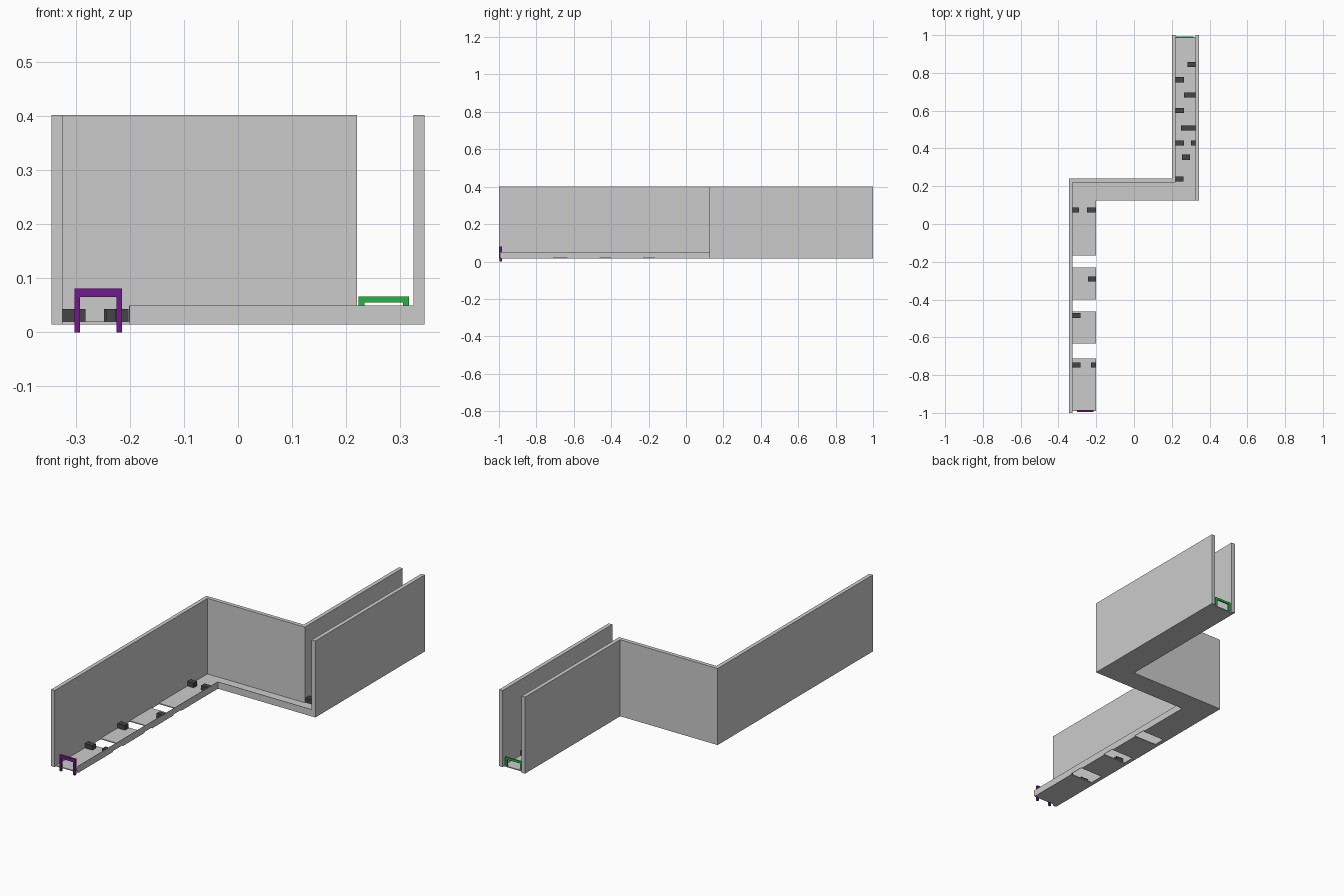
import bpy
import bmesh

if "Cube" in bpy.data.objects:
    bpy.data.objects.remove(bpy.data.objects["Cube"])


def material(name, color):
    m = bpy.data.materials.new(name)
    m.diffuse_color = color
    m.use_nodes = True
    m.node_tree.nodes["Principled BSDF"].inputs["Base Color"].default_value = m.diffuse_color
    return m


dark = material("dark_grey", (0.06, 0.06, 0.06, 1))
purple = material("purple", (0.17, 0.01, 0.27, 1))
green = material("green", (0.02, 0.45, 0.06, 1))


def box(name, x, y, z, mat=None):
    """Box from (min, max) ranges on each axis."""
    bm = bmesh.new()
    bmesh.ops.create_cube(bm, size=1)
    for v in bm.verts:
        for i, r in enumerate((x, y, z)):
            v.co[i] = r[0] if v.co[i] < 0 else r[1]
    return finish(name, bm, mat)


def prism(name, pts, axis, lo, hi, mat=None):
    """Extrude an outline along y or z."""
    bm = bmesh.new()
    co = [(a, lo, b) if axis == 'y' else (a, b, lo) for a, b in pts]
    face = bm.faces.new([bm.verts.new(c) for c in co])
    ext = bmesh.ops.extrude_face_region(bm, geom=[face])
    for v in ext["geom"]:
        if isinstance(v, bmesh.types.BMVert):
            v.co['xyz'.index(axis)] = hi
    bmesh.ops.recalc_face_normals(bm, faces=bm.faces)
    return finish(name, bm, mat)


def finish(name, bm, mat):
    me = bpy.data.meshes.new(name)
    bm.to_mesh(me)
    bm.free()
    ob = bpy.data.objects.new(name, me)
    bpy.context.collection.objects.link(ob)
    if mat:
        me.materials.append(mat)
    return ob


BASE, FLOOR, LIP, TOP = 0.015, 0.02, 0.05, 0.402

# tall corridor walls
box("front_corridor_wall", (-0.345, -0.325), (-1, 0.22), (BASE, TOP))
box("middle_wall", (-0.345, 0.2), (0.22, 0.24), (BASE, TOP))
box("back_corridor_left_wall", (0.2, 0.22), (0.22, 1), (BASE, TOP))
box("back_corridor_right_wall", (0.325, 0.345), (0.125, 1), (BASE, TOP))

# front corridor floor, broken by three pits
for i, y in enumerate([(-0.99, -0.712), (-0.633, -0.463), (-0.4, -0.23), (-0.167, 0.127)]):
    box(f"floor_section_{i + 1}", (-0.325, -0.2), y, (BASE, FLOOR))

# L-shaped floor of the connecting and back corridors
prism("rear_floor", [(-0.325, 0.127), (0.325, 0.127), (0.325, 0.99), (0.22, 0.99),
                     (0.22, 0.22), (-0.325, 0.22)], 'z', BASE, FLOOR)

# thin low kerbs on the open side
box("front_corridor_kerb", (-0.202, -0.2), (-0.995, 0.127), (FLOOR, LIP))
box("middle_kerb", (-0.202, 0.325), (0.125, 0.127), (BASE, LIP))

# obstacle blocks: x range and y start
blocks = [
    (-0.325, -0.29, 0.06), (-0.248, -0.203, 0.06), (-0.243, -0.203, -0.305),
    (-0.325, -0.284, -0.497), (-0.325, -0.282, -0.76), (-0.228, -0.203, -0.76),
    (0.284, 0.325, 0.83), (0.22, 0.264, 0.75), (0.265, 0.325, 0.67),
    (0.22, 0.264, 0.588), (0.25, 0.325, 0.495), (0.22, 0.264, 0.416),
    (0.302, 0.325, 0.416), (0.255, 0.297, 0.34), (0.22, 0.262, 0.225)]
for i, (x0, x1, y) in enumerate(blocks):
    box(f"obstacle_block_{i + 1}", (x0, x1), (y, y + 0.027), (FLOOR, 0.043), dark)


# doorway arches at both ends
def arch(name, x0, x1, z0, z1, bar, leg, y0, y1, mat):
    pts = [(x0, z0), (x0 + leg, z0), (x0 + leg, z1 - bar), (x1 - leg, z1 - bar),
           (x1 - leg, z0), (x1, z0), (x1, z1), (x0, z1)]
    prism(name, pts, 'y', y0, y1, mat)


arch("entry_arch", -0.302, -0.215, 0, 0.081, 0.016, 0.01, -0.996, -0.985, purple)
arch("exit_arch", 0.223, 0.316, FLOOR, 0.066, 0.011, 0.011, 0.986, 0.993, green)
